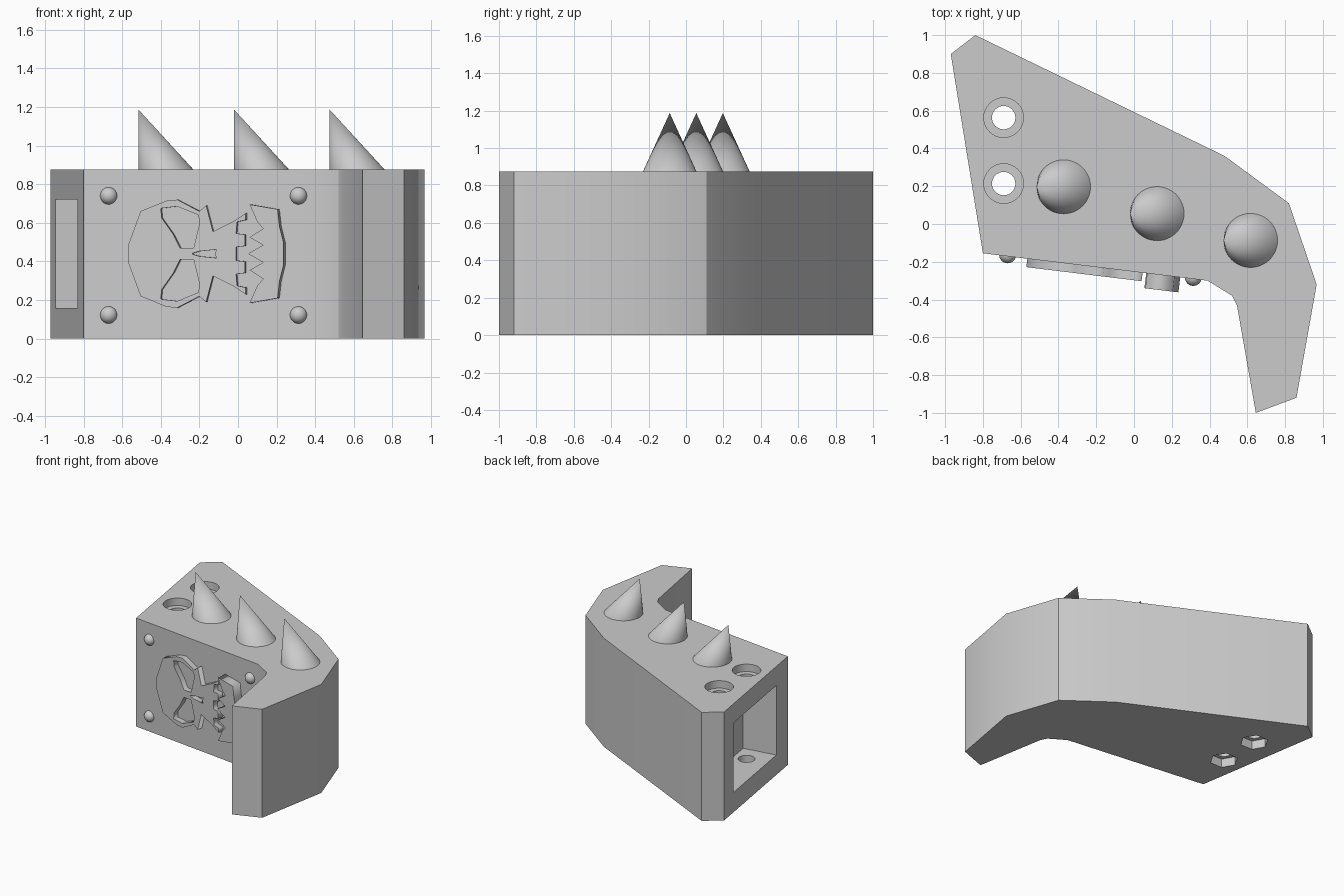
import bpy, bmesh, math
from mathutils import Matrix, Vector

cube = bpy.data.objects.get("Cube")
if cube:
    bpy.data.objects.remove(cube, do_unlink=True)

grey = bpy.data.materials.new("plain_grey")
grey.use_nodes = True
GREY = (0.6, 0.6, 0.6, 1)
grey.diffuse_color = GREY
grey.node_tree.nodes["Principled BSDF"].inputs["Base Color"].default_value = GREY

HEIGHT = 0.875


def activate(ob):
    bpy.ops.object.select_all(action='DESELECT')
    ob.select_set(True)
    bpy.context.view_layer.objects.active = ob


def smooth(ob, angle=30):
    activate(ob)
    bpy.ops.object.shade_smooth_by_angle(angle=math.radians(angle))


def add_mesh(name, bm):
    bmesh.ops.recalc_face_normals(bm, faces=bm.faces)
    me = bpy.data.meshes.new(name)
    bm.to_mesh(me)
    bm.free()
    me.materials.append(grey)
    ob = bpy.data.objects.new(name, me)
    bpy.context.collection.objects.link(ob)
    return ob


def prism(name, outline, z0, z1):
    """Closed vertical prism over a plan outline."""
    bm = bmesh.new()
    face = bm.faces.new([bm.verts.new((x, y, z0)) for x, y in outline])
    ext = bmesh.ops.extrude_face_region(bm, geom=[face])
    top = [g for g in ext["geom"] if isinstance(g, bmesh.types.BMVert)]
    bmesh.ops.translate(bm, verts=top, vec=(0, 0, z1 - z0))
    return add_mesh(name, bm)


def circle(cx, cy, r, n):
    return [(cx + r * math.cos(i * math.tau / n), cy + r * math.sin(i * math.tau / n))
            for i in range(n)]


def cut(ob, cutter):
    cutter.hide_render = True
    mod = ob.modifiers.new("cut", 'BOOLEAN')
    mod.operation = 'DIFFERENCE'
    mod.solver = 'EXACT'
    mod.object = cutter
    activate(ob)
    bpy.ops.object.modifier_apply(modifier=mod.name)
    bpy.data.objects.remove(cutter, do_unlink=True)


# Hooked body
body = prism("body", [
    (-0.97, 0.90), (-0.84, 1.0), (0.48, 0.36), (0.82, 0.11), (0.967, -0.32),
    (0.86, -0.92), (0.645, -1.0), (0.545, -0.43), (0.52, -0.38), (0.39, -0.30),
    (-0.80, -0.155)], 0, HEIGHT)

# Socket sunk square into the end face
near, far = Vector((-0.945, 0.745)), Vector((-0.831, 0.035))
inward = Vector((0.987, 0.16))
socket = [near - inward * 0.1, near + inward * 0.27, far + inward * 0.27, far - inward * 0.1]
cut(body, prism("socket_cutter", socket, 0.16, 0.72))

# Bolt holes: round counterbore above, hexagonal nut pocket below
for y in (0.563, 0.214):
    x = -0.69
    cut(body, prism("hole_cutter", circle(x, y, 0.062, 32), -0.1, 1))
    cut(body, prism("counterbore_cutter", circle(x, y, 0.105, 32), HEIGHT - 0.06, 1))
    cut(body, prism("nut_cutter", circle(x, y, 0.105, 6), -0.1, 0.07))
smooth(body)

# Leaning spikes, each tip above the edge of its base
SPIKE_R = 0.143
for i in range(3):
    cx, cy = -0.373 + 0.495 * i, 0.197 - 0.142 * i
    bm = bmesh.new()
    ring = [bm.verts.new((x, y, HEIGHT)) for x, y in circle(cx, cy, SPIKE_R, 48)]
    tip = bm.verts.new((cx - SPIKE_R, cy, 1.187))
    bm.faces.new(ring)
    for a, b in zip(ring, ring[1:] + ring[:1]):
        bm.faces.new((a, b, tip))
    smooth(add_mesh(f"spike_{i + 1}", bm))

# Frame of the slanted front face: along, up, outward
origin = Vector((-0.80, -0.155, 0))
along = Vector((1.19, -0.145, 0)).normalized()
up = Vector((0, 0, 1))
out = along.cross(up)
face_frame = Matrix.Translation(origin) @ Matrix((along, up, out)).transposed().to_4x4()
MID = 0.44


def mirrored(half):
    return half + [(x, -z) for x, z in reversed(half)]


def relief(name, loops, depth):
    """Raised plate on the front face; inner loops become openings."""
    cu = bpy.data.curves.new(name, 'CURVE')
    cu.dimensions = '2D'
    cu.fill_mode = 'BOTH'
    cu.extrude = depth / 2 + 0.002
    for loop in loops:
        sp = cu.splines.new('POLY')
        sp.points.add(len(loop) - 1)
        for p, (x, z) in zip(sp.points, loop):
            p.co = ((x - out.x * depth - origin.x) / along.x, z + MID, 0, 1)
        sp.use_cyclic_u = True
    cu.materials.append(grey)
    ob = bpy.data.objects.new(name, cu)
    bpy.context.collection.objects.link(ob)
    ob.matrix_world = face_frame @ Matrix.Translation((0, 0, depth / 2 - 0.002))
    activate(ob)
    bpy.ops.object.convert(target='MESH')


# Skull plate lying on its side, with eye and nose openings
skull = mirrored([
    (-0.57, 0.04), (-0.505, 0.22), (-0.37, 0.275), (-0.315, 0.28), (-0.20, 0.22),
    (-0.165, 0.25), (-0.13, 0.115), (-0.02, 0.17), (0.04, 0.21), (0.04, 0.175),
    (-0.005, 0.165), (-0.01, 0.105), (0.035, 0.10), (0.035, 0.04), (-0.01, 0.035)])
eye = [(-0.40, 0.235), (-0.315, 0.245), (-0.205, 0.20), (-0.20, 0.155),
       (-0.23, 0.03), (-0.30, 0.03), (-0.335, 0.10), (-0.395, 0.185)]
nose = mirrored([(-0.235, 0.003), (-0.20, 0.013), (-0.11, 0.022), (-0.12, 0.003)])
relief("skull_plate", [skull, eye, [(x, -z) for x, z in eye], nose], 0.045)

# Jaw plate, raised higher
relief("jaw_plate", [mirrored([
    (0.235, 0.06), (0.215, 0.14), (0.205, 0.23), (0.06, 0.255), (0.10, 0.165),
    (0.13, 0.13), (0.06, 0.085), (0.13, 0.045), (0.055, 0.002)])], 0.08)

# Domed rivets at the corners of the front face
for side, x in (("right", -0.67), ("left", 0.313)):
    for level, z in (("upper", 0.74), ("lower", 0.123)):
        bm = bmesh.new()
        bmesh.ops.create_uvsphere(bm, u_segments=24, v_segments=14, radius=0.045)
        ob = add_mesh(f"{level}_{side}_rivet", bm)
        ob.location = origin + along * ((x - origin.x) / along.x) + up * z - out * 0.008
        smooth(ob)
